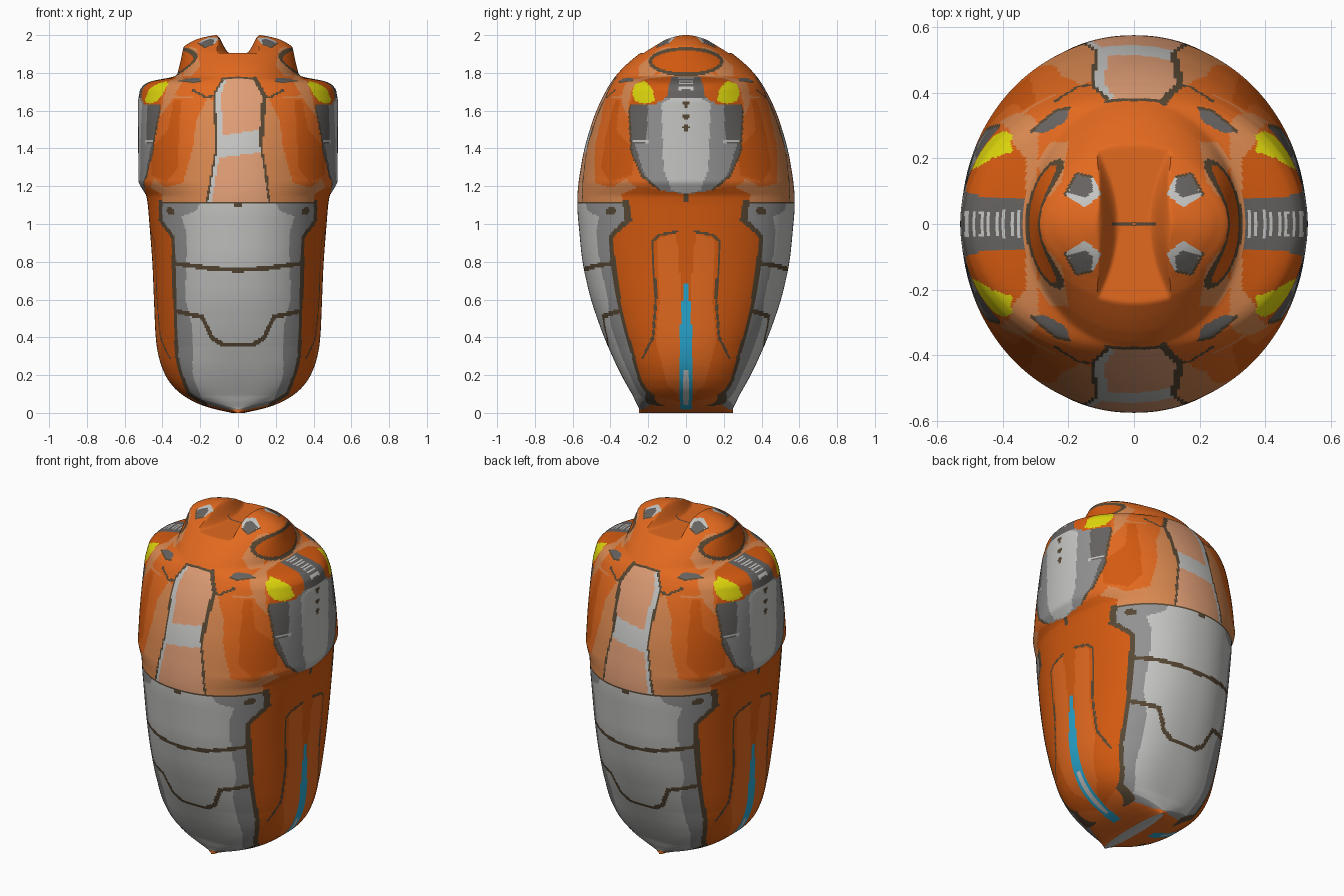
import bpy, bmesh, math

cube = bpy.data.objects.get("Cube")
if cube:
    bpy.data.objects.remove(cube, do_unlink=True)

# ---------- flat colours ----------
PALETTE = {
    "orange": "E2691F", "deep_orange": "D45A10", "tan_orange": "D98850", "peach": "E09E76",
    "light_grey": "C4C4C2", "mid_grey": "929292", "dark_grey": "656260",
    "seam_brown": "584834", "yellow": "DED60C", "blue": "28A6CE",
}
NAMES = list(PALETTE)


def linear(channel):
    c = channel / 255
    return c / 12.92 if c < 0.04 else ((c + 0.055) / 1.055) ** 2.4


def make_material(name, code):
    colour = [linear(v) for v in bytes.fromhex(code)] + [1]
    mat = bpy.data.materials.new(name)
    mat.use_nodes = True
    mat.diffuse_color = colour
    shader = next(n for n in mat.node_tree.nodes if n.type == "BSDF_PRINCIPLED")
    shader.inputs["Base Color"].default_value = colour
    shader.inputs["Roughness"].default_value = 0.7
    return mat


# ---------- painted layers, drawn in order ----------
layers = []


def add_layer(view, colour, points, width, where):
    us, vs = [p[0] for p in points], [p[1] for p in points]
    box = (min(us) - width, max(us) + width, min(vs) - width, max(vs) + width)
    layers.append((view, NAMES.index(colour), points, width, box, where))


def patch(view, colour, *points, where=None):
    add_layer(view, colour, points, 0, where)


def line(view, colour, width, *points, where=None):
    add_layer(view, colour, points, width / 2, where)


def inside(points, u, v):
    hit = False
    for (a, b), (c, d) in zip(points, points[1:] + points[:1]):
        if (b > v) != (d > v) and u < a + (v - b) * (c - a) / (d - b):
            hit = not hit
    return hit


def near(points, width, u, v):
    for (a, b), (c, d) in zip(points, points[1:]):
        du, dv = c - a, d - b
        t = ((u - a) * du + (v - b) * dv) / (du * du + dv * dv)
        t = max(0, min(1, t))
        if math.hypot(u - a - t * du, v - b - t * dv) < width:
            return True
    return False


def paint(x, y, z):
    result = 0
    views = {"front": (abs(x), z), "signed": (x, z),
             "side": (abs(y), z), "top": (abs(x), abs(y))}
    for view, colour, points, width, box, where in layers:
        u, v = views[view]
        if not (box[0] <= u <= box[1] and box[2] <= v <= box[3]):
            continue
        if where and not where(x, y, z):
            continue
        if near(points, width, u, v) if width else inside(points, u, v):
            result = colour
    return result


def on_flank(x, y, z):
    return abs(x) > 0.2


def on_crown(x, y, z):
    return z > 1.78


def on_shoulder(x, y, z):
    return z > 1.63 and abs(x) > 0.33


# shoulder shields and their pale borders
patch("front", "tan_orange", (.1, 1.12), (.47, 1.12), (.46, 1.2), (.42, 1.3),
      (.42, 1.55), (.37, 1.76), (.3, 1.81), (.29, 1.76), (.34, 1.68), (.13, 1.66))
patch("front", "orange", (.16, 1.67), (.34, 1.67), (.39, 1.6), (.46, 1.5), (.46, 1.25),
      (.38, 1.19), (.29, 1.22), (.24, 1.4), (.22, 1.55))
patch("front", "deep_orange", (.3, 1.66), (.34, 1.66), (.37, 1.5), (.46, 1.4), (.46, 1.26),
      (.38, 1.22), (.32, 1.3))
line("front", "seam_brown", .012, (.12, 1.68), (.17, 1.67), (.24, 1.71))
patch("top", "tan_orange", (.2, .25), (.29, .25), (.34, .2), (.29, .17), (.26, .08), (.22, .13),
      where=on_crown)

# flank panels and the blue lamp strip
patch("side", "deep_orange", (0, .05), (.2, .1), (.36, .3), (.42, .6), (.4, .95),
      (.33, 1.05), (.34, 1.16), (.25, 1.2), (0, 1.16), where=on_flank)
patch("side", "orange", (.02, .08), (.1, .15), (.16, .38), (.14, .6), (.15, .92),
      (.05, .95), (.03, .7), where=on_flank)
line("side", "seam_brown", .014, (.05, .96), (.14, .94), (.18, .91), (.16, .6),
     (.175, .4), (.23, .29), where=on_flank)
line("side", "seam_brown", .014, (0, .7), (0, 1.17))
patch("side", "blue", (0, .72), (.015, .65), (.035, .4), (.03, .02), (0, .02))
patch("side", "light_grey", (0, .26), (.014, .2), (.014, .04), (0, .04))

# central chest stripe
patch("signed", "peach", (-.08, 1.77), (.09, 1.77), (.13, 1.69), (.12, 1.45),
      (.17, 1.12), (-.16, 1.12), (-.11, 1.45), (-.12, 1.69))
patch("signed", "light_grey", (-.08, 1.77), (-.06, 1.77), (-.09, 1.68), (-.08, 1.47),
      (.12, 1.5), (.12, 1.38), (-.1, 1.35), (-.14, 1.12), (-.17, 1.12), (-.11, 1.45), (-.12, 1.69))
line("signed", "seam_brown", .024, (.09, 1.77), (.14, 1.68), (.12, 1.42))
line("signed", "seam_brown", .012, (.12, 1.42), (.15, 1.25), (.165, 1.12))
line("signed", "seam_brown", .012, (-.08, 1.77), (-.125, 1.69), (-.115, 1.4), (-.165, 1.12))
line("front", "seam_brown", .01, (0, 1.775), (.085, 1.77))

# belly armour plate
plate = ((0, 1.12), (.41, 1.12), (.41, 1.02), (.345, .93), (.335, .6), (.325, .3),
         (.3, .2), (.26, .1), (.17, .045), (.06, .02), (0, .02))
patch("front", "mid_grey", *plate)
patch("front", "light_grey", (0, 1.12), (.31, 1.12), (.31, .98), (.27, .9), (.28, .6),
      (.24, .45), (.24, .2), (.19, .07), (0, .02))
patch("front", "mid_grey", (.2, 1.12), (.41, 1.12), (.41, 1.02), (.33, .93), (.32, .8),
      (.28, .8), (.27, .95), (.3, 1.04), (.22, 1.07))
line("front", "seam_brown", .018, *plate[1:-2])
line("front", "seam_brown", .012, (0, 1.115), (.41, 1.115))
line("front", "seam_brown", .024, (0, .755), (.15, .765), (.33, .79))
line("front", "seam_brown", .024, (0, .36), (.08, .36), (.14, .4), (.19, .51), (.25, .52),
     (.33, .54))
line("front", "seam_brown", .036, (.355, 1.065), (.36, 1.07))
line("front", "seam_brown", .03, (0, 1.1), (.01, 1.105))

# side pods with lamps
pod = ((0, 1.16), (.14, 1.18), (.23, 1.25), (.29, 1.38), (.3, 1.6), (.27, 1.7), (0, 1.73))
patch("side", "dark_grey", *pod, where=on_flank)
patch("side", "mid_grey", (0, 1.16), (.14, 1.18), (.22, 1.26), (.27, 1.42), (.21, 1.43),
      (.2, 1.64), (0, 1.7), where=on_flank)
patch("side", "light_grey", (0, 1.16), (.08, 1.18), (.12, 1.3), (.13, 1.64), (0, 1.7),
      where=on_flank)
line("side", "light_grey", .012, (.2, 1.435), (.29, 1.44), where=on_flank)
line("side", "seam_brown", .01, *pod[1:-1], where=on_flank)
for height in (1.5, 1.56, 1.63):
    line("side", "seam_brown", .024, (0, height), (.005, height + .01), where=on_flank)
patch("top", "deep_orange", (.33, .08), (.5, .08), (.5, .18), (.42, .3), (.33, .2),
      where=on_shoulder)
patch("side", "deep_orange", (.08, 1.69), (.13, 1.65), (.18, 1.65), (.2, 1.72), (.08, 1.76),
      where=on_shoulder)
patch("side", "dark_grey", (0, 1.78), (.08, 1.78), (.1, 1.67), (0, 1.67), where=on_shoulder)
patch("side", "yellow", (.165, 1.65), (.22, 1.635), (.27, 1.65), (.285, 1.7), (.27, 1.74),
      (.22, 1.76), (.175, 1.71), where=on_shoulder)
for k in range(8):
    line("top", "light_grey", .011, (.35 + .023 * k, 0), (.35 + .023 * k, .035),
         where=on_shoulder)

# vents and cheek discs on the head
vent = ((.195, .355), (.24, .345), (.3, .295), (.315, .28), (.28, .275), (.21, .31))
patch("top", "dark_grey", *vent, where=lambda x, y, z: z > 1.7)
line("top", "seam_brown", .008, *vent[:4], where=lambda x, y, z: z > 1.7)
disc = [(.19 * math.cos(t * math.pi / 12), 1.86 + .068 * math.sin(t * math.pi / 12))
        for t in range(-6, 7)]
patch("side", "deep_orange", *disc, where=on_flank)
line("side", "seam_brown", .018, *disc, where=on_flank)
patch("top", "light_grey", (.1, .09), (.15, .05), (.21, .09), (.18, .15), (.12, .14),
      where=on_crown)
patch("top", "dark_grey", (.125, .1), (.15, .08), (.2, .095), (.175, .155), (.13, .14),
      where=on_crown)
line("top", "seam_brown", .008, (.21, .09), (.175, .155), (.13, .145), where=on_crown)
line("top", "seam_brown", .01, (0, 0), (.06, 0), where=on_crown)

# ---------- body skin: stacked rounded sections by height ----------
WIDTH = [(0, .035), (.01, .075), (.02, .13), (.05, .22), (.1, .305), (.15, .355), (.2, .388),
         (.3, .424), (.4, .437), (.8, .453), (1.1, .477), (1.15, .485), (1.19, .51), (1.22, .527),
         (1.65, .53), (1.715, .518), (1.745, .49), (1.765, .43), (1.775, .345), (1.79, .322),
         (1.87, .302), (1.94, .288), (1.975, .23), (1.99, .18), (2, .12)]
DEPTH = [(0, .25), (.03, .245), (.2, .345), (.4, .435), (.6, .505), (.8, .55), (1.1, .578),
         (1.2, .573), (1.4, .54), (1.6, .478), (1.77, .39), (1.83, .335), (1.9, .255),
         (1.97, .15), (2, .05)]
SQUARENESS = [(0, 2), (.03, 2.5), (.08, 2.8), (.2, 2.5), (.35, 2.25), (1.1, 2.15),
              (1.25, 2.05), (2, 2)]


def sample(curve, z):
    for (a, p), (b, q) in zip(curve, curve[1:]):
        if z <= b:
            return p + (q - p) * (z - a) / (b - a)
    return curve[-1][1]


def smooth_sample(curve, z, spread):
    taps = [sample(curve, max(0, min(2, z + k * spread))) for k in (-1, -.5, 0, .5, 1)]
    return sum(taps) / len(taps)


def profile():
    steps = 2000
    for i in range(steps + 1):
        z = 2 * i / steps
        reach = min(z, 2 - z)
        soft = .008 + max(0, min(.05, .15 * z, .3 * (1 - z)))
        yield (z, smooth_sample(WIDTH, z, min(soft, reach)),
               smooth_sample(DEPTH, z, min(.06, reach)))
    for k in (.75, .5, .25, .05):
        yield (2, .12 * k, .05 * k)


def even_rings(count):
    pts = list(profile())
    total = [0]
    for a, b in zip(pts, pts[1:]):
        total.append(total[-1] + math.dist(a, b))
    rings, i = [], 0
    for n in range(count):
        goal = total[-1] * n / (count - 1)
        while i < len(pts) - 2 and total[i + 1] < goal:
            i += 1
        t = (goal - total[i]) / (total[i + 1] - total[i])
        rings.append([p + (q - p) * t for p, q in zip(pts[i], pts[i + 1])])
    return rings


def crown_height(x, y, z):
    """Lower the crown into a valley that flares toward front and back."""
    t = max(0, min(1, (abs(x) - 1.2 * y * y - .045) / .07))
    return min(z, 1.905 + .095 * t * t * (3 - 2 * t))


def rounded(value, power):
    return math.copysign(abs(value) ** power, value)


SIDES, RINGS = 336, 300
bm = bmesh.new()
grid = []
for z, w, d in even_rings(RINGS):
    ring, power = [], 2 / sample(SQUARENESS, z)
    for s in range(SIDES):
        angle = math.tau * s / SIDES
        x, y = w * rounded(math.cos(angle), power), d * rounded(math.sin(angle), power)
        ring.append(bm.verts.new((x, y, crown_height(x, y, z))))
    grid.append(ring)
for low, high in zip(grid, grid[1:]):
    for s in range(SIDES):
        t = (s + 1) % SIDES
        face = bm.faces.new((low[s], low[t], high[t], high[s]))
        face.material_index = paint(*face.calc_center_median())
bm.faces.new(grid[0][::-1]).material_index = NAMES.index("light_grey")
bm.faces.new(grid[-1])

mesh = bpy.data.meshes.new("body_shell")
bm.to_mesh(mesh)
bm.free()
for name, code in PALETTE.items():
    mesh.materials.append(make_material(name, code))
body = bpy.data.objects.new("body_shell", mesh)
bpy.context.collection.objects.link(body)
bpy.ops.object.select_all(action="DESELECT")
body.select_set(True)
bpy.context.view_layer.objects.active = body
bpy.ops.object.shade_smooth_by_angle(angle=math.radians(50))
